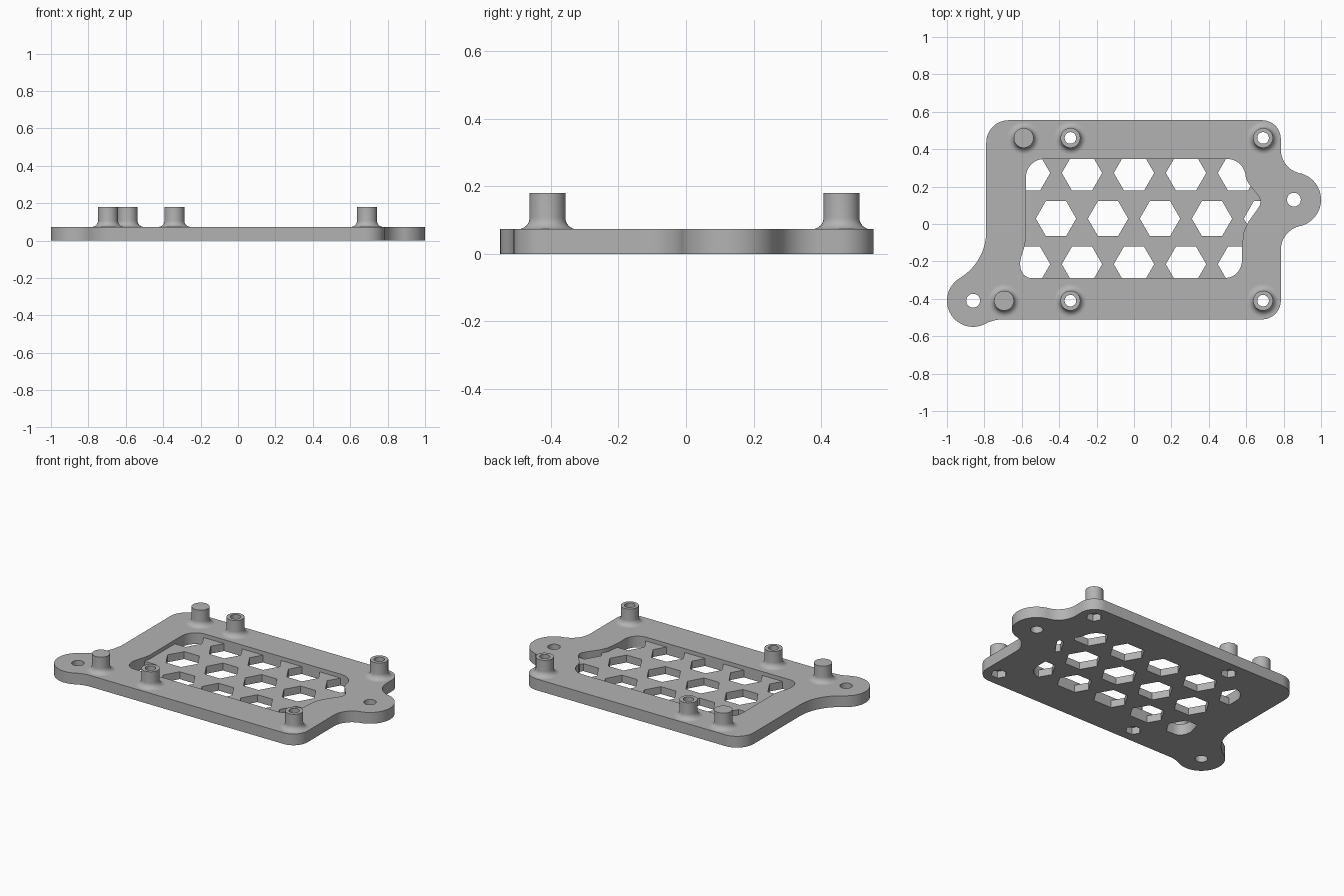
import bpy, bmesh, math
from math import cos, sin, pi, atan2, radians

if "Cube" in bpy.data.objects:
    bpy.data.objects.remove(bpy.data.objects["Cube"])

THICK, WEB, TOP = 0.073, 0.048, 0.18
grey = bpy.data.materials.new("light grey plastic")
grey.diffuse_color = (0.45, 0.45, 0.45, 1)
grey.use_nodes = True
grey.node_tree.nodes["Principled BSDF"].inputs["Base Color"].default_value = grey.diffuse_color


def arc(cx, cy, r, a0, a1, n=12):
    """Points along an arc, angles in degrees."""
    return [(cx + r * cos(radians(a0 + (a1 - a0) * i / n)),
             cy + r * sin(radians(a0 + (a1 - a0) * i / n))) for i in range(n + 1)]


def ngon(cx, cy, r, n):
    return [(cx + r * cos(2 * pi * i / n), cy + r * sin(2 * pi * i / n)) for i in range(n)]


def heading(a, b):
    return math.degrees(atan2(b[1] - a[1], b[0] - a[0]))


def make_object(name, bm):
    bmesh.ops.recalc_face_normals(bm, faces=bm.faces)
    me = bpy.data.meshes.new(name)
    bm.to_mesh(me)
    bm.free()
    me.materials.append(grey)
    ob = bpy.data.objects.new(name, me)
    bpy.context.collection.objects.link(ob)
    return ob


def prisms(name, outlines, z0, z1):
    """Extrude one or more outlines between two heights."""
    bm = bmesh.new()
    for pts in outlines:
        clean = [p for i, p in enumerate(pts) if math.dist(p, pts[i - 1]) > 1e-4]
        lo = [bm.verts.new((x, y, z0)) for x, y in clean]
        hi = [bm.verts.new((x, y, z1)) for x, y in clean]
        bm.faces.new(lo[::-1])
        bm.faces.new(hi)
        for i in range(len(lo)):
            j = (i + 1) % len(lo)
            bm.faces.new((lo[i], lo[j], hi[j], hi[i]))
    return make_object(name, bm)


def activate(ob):
    bpy.ops.object.select_all(action='DESELECT')
    ob.select_set(True)
    bpy.context.view_layer.objects.active = ob


def boolean(ob, cutter, op='DIFFERENCE'):
    mod = ob.modifiers.new("cut", 'BOOLEAN')
    mod.operation, mod.solver, mod.object = op, 'EXACT', cutter
    activate(ob)
    bpy.ops.object.modifier_apply(modifier=mod.name)
    bpy.data.objects.remove(cutter)


# Plate outline: rounded rectangle with two filleted mounting ears
ear_r, ear_l = (0.855, 0.13), (-0.86, -0.41)
f_low, f_up = (0.915, -0.138), (0.915, 0.398)
f_left, f_bot = (-1.08, -0.04), (-0.70, -0.71)
outline = (
    arc(0.685, -0.41, 0.1, -90, 0)
    + arc(*f_low, 0.13, 180, heading(f_low, ear_r))
    + arc(*ear_r, 0.145, heading(ear_r, f_low), heading(ear_r, f_up), 28)
    + arc(*f_up, 0.13, heading(f_up, ear_r), -180)
    + arc(0.685, 0.455, 0.1, 0, 90)
    + arc(-0.67, 0.435, 0.12, 90, 180)
    + arc(*f_left, 0.29, 0, heading(f_left, ear_l))
    + arc(*ear_l, 0.14, heading(ear_l, f_left), heading(ear_l, f_bot) + 360, 28)
    + arc(*f_bot, 0.2, heading(f_bot, ear_l), 90))
plate = prisms("base_plate", [outline], 0, THICK)

# Window outline, roughly following the plate edge
window = (
    arc(0.485, -0.197, 0.092, -90, 0)
    + [(0.577, -0.12), (0.587, -0.04), (0.61, 0.01), (0.65, 0.065), (0.673, 0.1),
       (0.677, 0.125), (0.666, 0.15), (0.635, 0.187), (0.61, 0.22), (0.6, 0.24)]
    + arc(0.497, 0.248, 0.1, 5, 90)
    + arc(-0.478, 0.248, 0.1, 90, 180)
    + [(-0.578, -0.08), (-0.588, -0.13), (-0.603, -0.175), (-0.61, -0.21),
       (-0.605, -0.245), (-0.59, -0.272), (-0.565, -0.287), (-0.54, -0.289)])

# Honeycomb holes, clipped to the window, then the shallow recess above the web
hexes = []
for row in (-1, 0, 1):
    first = -0.556 if row else -0.417
    hexes += [ngon(first + 0.278 * i, 0.029 + 0.244 * row, 0.108, 6) for i in range(5)]
honeycomb = prisms("honeycomb_cutter", hexes, -0.1, 0.2)
boolean(honeycomb, prisms("window_clip", [window], -0.05, 0.15), 'INTERSECT')
boolean(plate, honeycomb)
boolean(plate, prisms("recess_cutter", [window], WEB, 0.2))

# Ear holes, screw holes and nut pockets underneath
screw_posts = [(-0.34, 0.46), (0.69, 0.46), (-0.34, -0.41), (0.69, -0.41)]
solid_posts = [(-0.59, 0.46), (-0.695, -0.41)]
holes = [ngon(*p, 0.037, 32) for p in (ear_r, ear_l)]
holes += [ngon(*p, 0.031, 32) for p in screw_posts]
boolean(plate, prisms("hole_cutter", holes, -0.1, 0.2))
boolean(plate, prisms("nut_cutter", [ngon(*p, 0.048, 6) for p in screw_posts], -0.1, 0.045))


# Posts: lathed profile with a fillet at the foot
def post(name, x, y, hollow):
    f, r = 0.034, 0.053
    prof = [(r + f + f * cos(a), THICK + f + f * sin(a))
            for a in [-pi / 2 - pi / 2 * i / 8 for i in range(9)]]
    prof += [(r, TOP)]
    prof += [(0.031, TOP), (0.031, THICK)] if hollow else []
    bm = bmesh.new()
    n = 40
    rings = [[bm.verts.new((x + pr * cos(2 * pi * k / n), y + pr * sin(2 * pi * k / n), z))
              for k in range(n)] for pr, z in prof]
    for a, b in zip(rings, rings[1:]):
        for k in range(n):
            j = (k + 1) % n
            bm.faces.new((a[k], a[j], b[j], b[k]))
    if not hollow:
        bm.faces.new(rings[-1])
    ob = make_object(name, bm)
    # make sure the open shell faces outward
    top = max(ob.data.polygons, key=lambda p: p.center.z)
    if top.normal.z < 0:
        ob.data.flip_normals()
    return ob


parts = [plate]
parts += [post(f"screw_post_{i + 1}", *p, True) for i, p in enumerate(screw_posts)]
parts += [post(f"locating_post_{i + 1}", *p, False) for i, p in enumerate(solid_posts)]
for ob in parts:
    activate(ob)
    bpy.ops.object.shade_smooth_by_angle(angle=radians(30))
